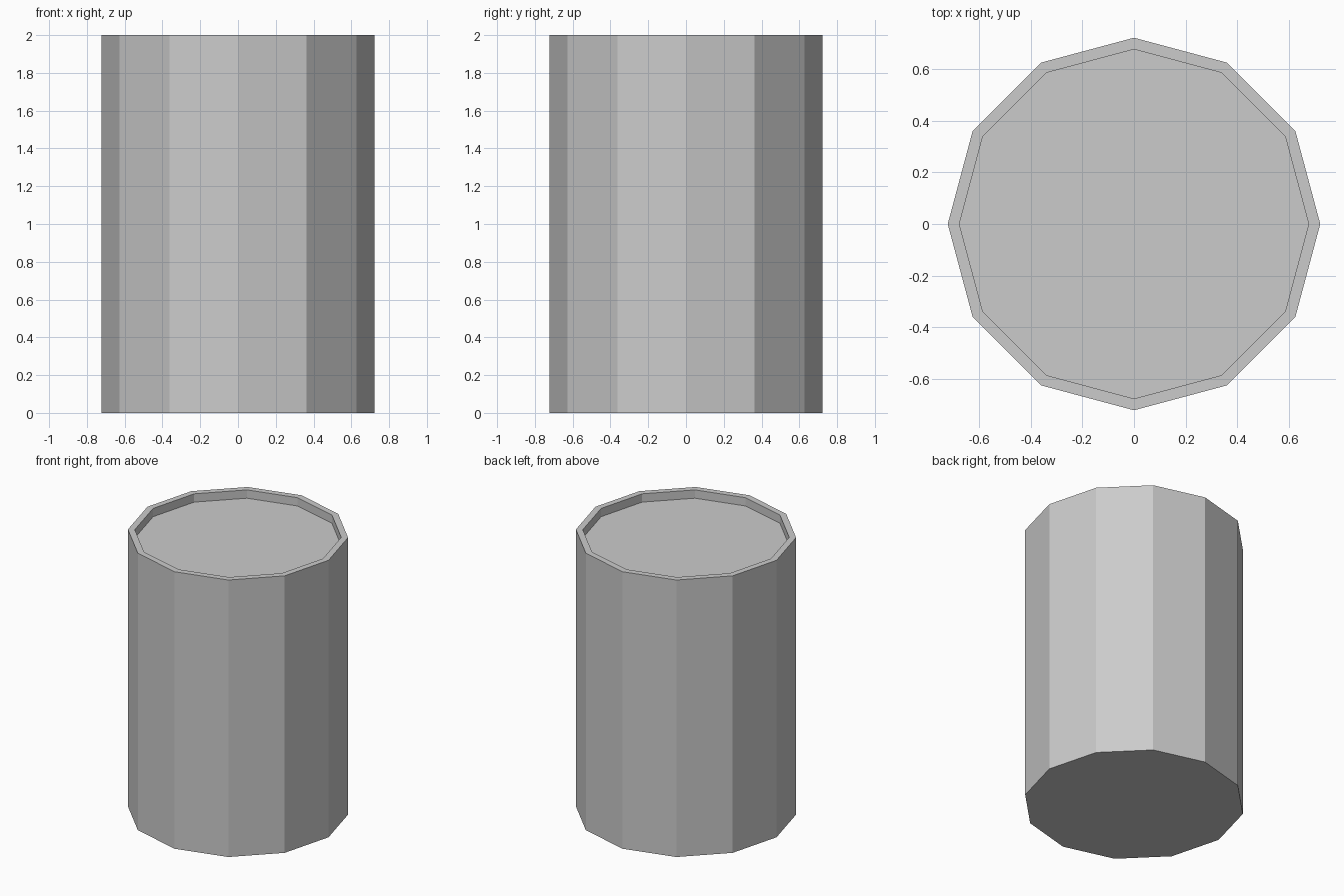
import bpy, bmesh

if "Cube" in bpy.data.objects:
    bpy.data.objects.remove(bpy.data.objects["Cube"])

SIDES, RADIUS, HEIGHT = 12, 0.723, 2.0
RIM, RECESS = 0.045, 0.06

bm = bmesh.new()

# Twelve-sided can body, corners on the x and y axes
bmesh.ops.create_cone(bm, cap_ends=True, segments=SIDES,
                      radius1=RADIUS, radius2=RADIUS, depth=HEIGHT)
bmesh.ops.translate(bm, vec=(0, 0, HEIGHT / 2), verts=bm.verts)


def scale_face(face, factor):
    for v in face.verts:
        v.co.x *= factor
        v.co.y *= factor


# Rim: inset the top cap
top = max(bm.faces, key=lambda f: f.calc_center_median().z)
bmesh.ops.inset_individual(bm, faces=[top], thickness=0.01)
scale_face(top, (RADIUS - RIM) / top.verts[0].co.xy.length)

# Recessed lid: extrude the inner cap straight down
lid = bmesh.ops.extrude_discrete_faces(bm, faces=[top])["faces"][0]
bmesh.ops.translate(bm, vec=(0, 0, -RECESS), verts=lid.verts)

bmesh.ops.recalc_face_normals(bm, faces=bm.faces)
mesh = bpy.data.meshes.new("can_body")
bm.to_mesh(mesh)
bm.free()
bpy.context.collection.objects.link(bpy.data.objects.new("can_body", mesh))
